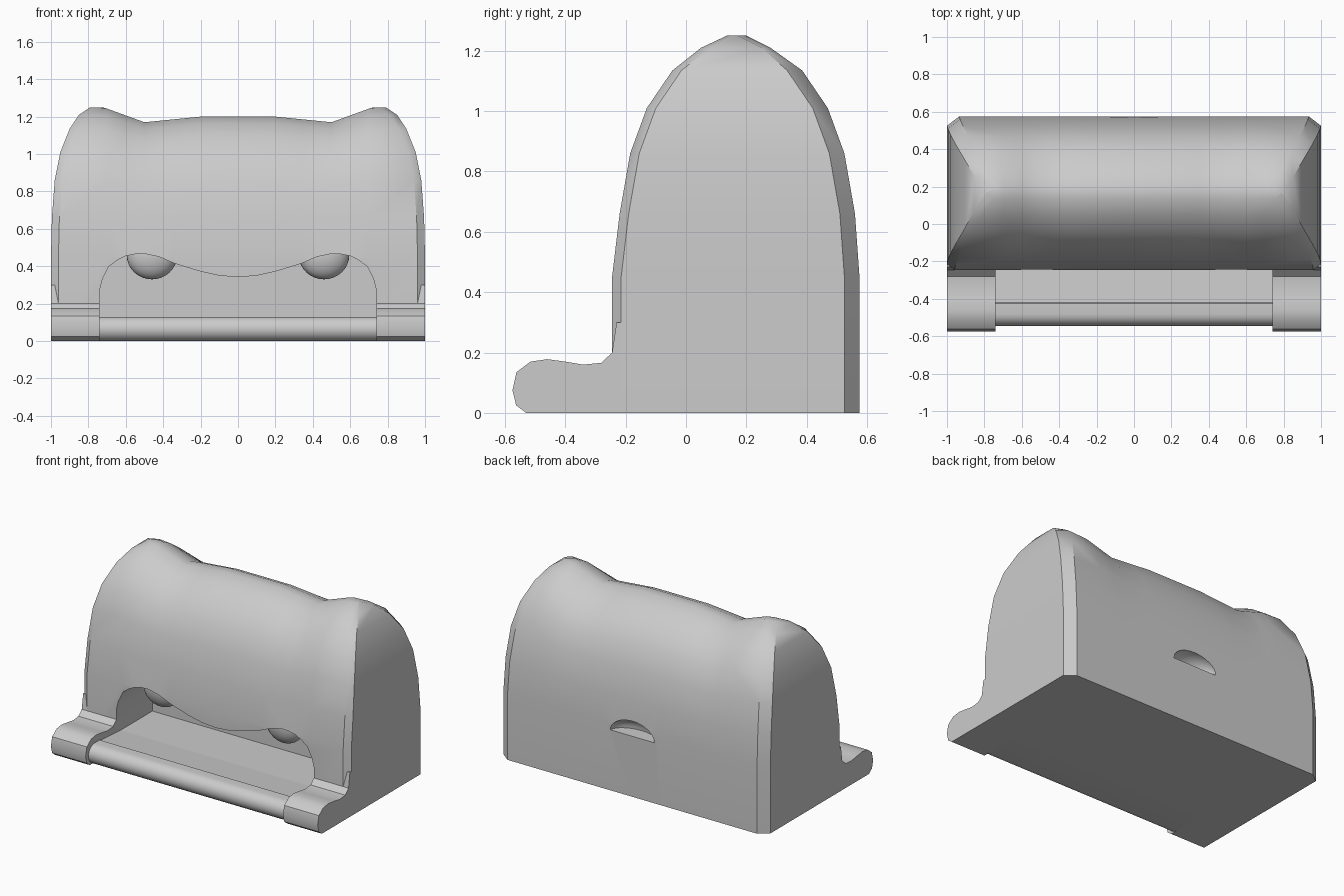
import bpy, bmesh, math
from mathutils import Matrix

cube = bpy.data.objects.get("Cube")
if cube:
    bpy.data.objects.remove(cube, do_unlink=True)

grey = bpy.data.materials.new("plain_grey")
grey.use_nodes = True
grey.diffuse_color = (0.6, 0.6, 0.6, 1)
grey.node_tree.nodes["Principled BSDF"].inputs["Base Color"].default_value = (0.6, 0.6, 0.6, 1)


def finish(name, bm):
    bmesh.ops.recalc_face_normals(bm, faces=bm.faces)
    mesh = bpy.data.meshes.new(name)
    bm.to_mesh(mesh)
    bm.free()
    mesh.materials.append(grey)
    ob = bpy.data.objects.new(name, mesh)
    bpy.context.collection.objects.link(ob)
    return ob


def select(ob):
    bpy.ops.object.select_all(action='DESELECT')
    ob.select_set(True)
    bpy.context.view_layer.objects.active = ob


def smooth(ob, angle=35):
    select(ob)
    bpy.ops.object.shade_smooth_by_angle(angle=math.radians(angle))


def prism(name, points, a, b, place):
    """Extrude a closed outline from a to b; place maps (u, v, depth) to xyz."""
    bm = bmesh.new()
    first = [bm.verts.new(place(u, v, a)) for u, v in points]
    last = [bm.verts.new(place(u, v, b)) for u, v in points]
    bm.faces.new(first)
    bm.faces.new(last)
    n = len(points)
    for i in range(n):
        j = (i + 1) % n
        bm.faces.new((first[i], first[j], last[j], last[i]))
    return finish(name, bm)


def ellipsoid(name, centre, radii):
    bm = bmesh.new()
    bmesh.ops.create_uvsphere(bm, u_segments=32, v_segments=16, radius=1,
                              matrix=Matrix.Translation(centre) @ Matrix.Diagonal((*radii, 1)))
    return bm


def cut(ob, cutter):
    cutter.hide_render = True
    mod = ob.modifiers.new("cut", 'BOOLEAN')
    mod.operation = 'DIFFERENCE'
    mod.solver = 'EXACT'
    mod.object = cutter
    select(ob)
    bpy.ops.object.modifier_apply(modifier=mod.name)
    bpy.data.objects.remove(cutter, do_unlink=True)


# Body: stacked rings, each level is (height, half width, front y, back y)
levels = [(0, 1, -.245, .575), (.45, 1, -.245, .575), (.66, .995, -.22, .56),
          (.86, .98, -.185, .525), (1.01, .95, -.13, .47), (1.135, .9, -.045, .385),
          (1.21, .85, .05, .28), (1.25, .79, .135, .2)]


def saddle(x):
    """Dip of the ridge between the two raised ends."""
    x = abs(x)
    if x >= .72:
        return 0
    if x >= .5:
        return .08 * (.72 - x) / .22
    return .05 + .03 * max(0, (x - .2) / .3)


bm = bmesh.new()
rings = []
for z, xe, yf, yb in levels:
    w = max(0, (z - .45) / .8) ** 1.5
    inner = [-.7, -.6, -.5, -.35, -.2, 0, .2, .35, .5, .6, .7]

    def row(dx, y, y_end):
        xs = [-xe, dx - xe] + inner + [xe - dx, xe]
        ys = [y_end] + [y] * (len(xs) - 2) + [y_end]
        return [bm.verts.new((x, q, z - w * saddle(x))) for x, q in zip(xs, ys)]

    front = row(.04, yf, yf + .03)
    back = row(.065, yb, yb - (.05 if z < 1.2 else .03))
    rings.append((front, back))
n = len(rings[0][0])
for (f0, b0), (f1, b1) in zip(rings, rings[1:]):
    for i in range(n - 1):
        bm.faces.new((f0[i], f0[i + 1], f1[i + 1], f1[i]))
        bm.faces.new((b0[i], b0[i + 1], b1[i + 1], b1[i]))
    for i in (0, -1):
        bm.faces.new((f0[i], b0[i], b1[i], f1[i]))
for f, b in (rings[0], rings[-1]):
    for i in range(n - 1):
        bm.faces.new((f[i], f[i + 1], b[i + 1], b[i]))
body = finish("body", bm)

# Front opening with a wavy arched top
half = [(.74, .11), (.74, .27), (.725, .33), (.69, .4), (.64, .435), (.6, .455), (.55, .465),
        (.5, .467), (.42, .45), (.34, .415), (.2, .372), (.1, .35)]
arch = half + [(0, .342)] + [(-x, z) for x, z in reversed(half)]
cut(body, prism("opening_cutter", arch, -.35, .14, lambda u, v, d: (u, d, v)))

# Half-moon slot in the back
slot = ellipsoid("slot", (0, .575, .41), (.165, .1, .1))
bmesh.ops.bisect_plane(slot, geom=slot.verts[:] + slot.edges[:] + slot.faces[:],
                       plane_co=(0, 0, .41), plane_no=(0, 0, 1), clear_inner=True)
bmesh.ops.holes_fill(slot, edges=[e for e in slot.edges if e.is_boundary])
cut(body, finish("slot_cutter", slot))
smooth(body)

# Rounded feet at both ends of the front
foot = [(-.2, 0), (-.53, 0), (-.563, .025), (-.575, .075), (-.562, .135), (-.515, .17),
        (-.46, .178), (-.4, .17), (-.34, .16), (-.28, .166), (-.245, .2), (-.23, .3), (-.2, .3)]
for side, name in ((1, "left_foot"), (-1, "right_foot")):
    smooth(prism(name, foot, side * .74, side, lambda u, v, d: (d, u, v)))

# Tray with a rounded front bar
bar = [(-.48 + .065 * math.cos(a), .065 + .065 * math.sin(a))
       for a in (math.radians(90 + 15 * k) for k in range(13))]
tray = [(-.2, 0), (-.2, .11), (-.42, .125), (-.425, .13)] + bar
smooth(prism("tray", tray, -.74, .74, lambda u, v, d: (d, u, v)))

# Rounded lumps hanging just inside the opening
for side, name in ((1, "left_lump"), (-1, "right_lump")):
    smooth(finish(name, ellipsoid(name, (side * .46, -.15, .46), (.135, .08, .13))))
